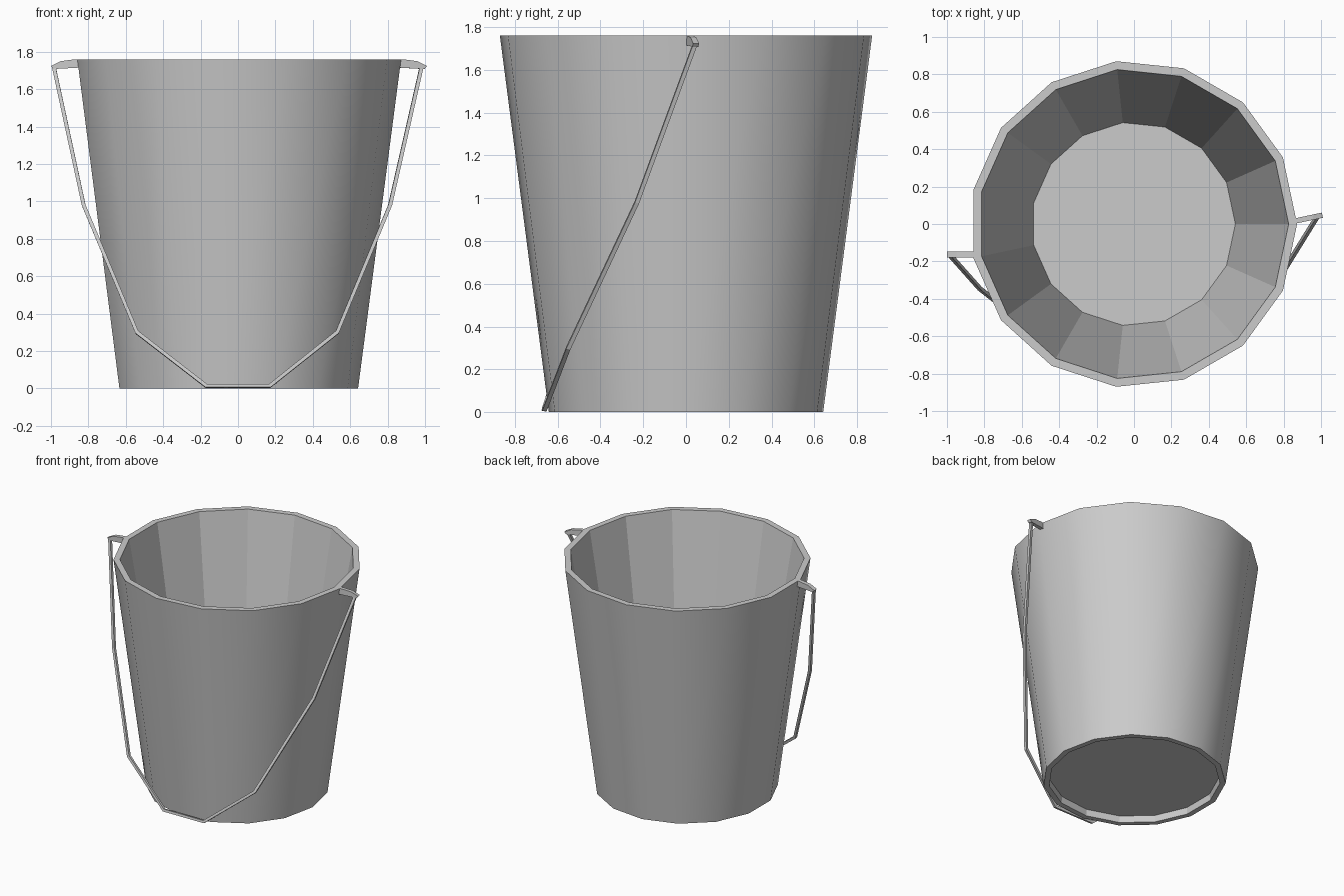
import bpy, bmesh
from math import cos, sin, pi, radians
from mathutils import Vector

if "Cube" in bpy.data.objects:
    bpy.data.objects.remove(bpy.data.objects["Cube"])

SIDES = 15
CX = -0.003


def make_object(name, bm):
    bmesh.ops.recalc_face_normals(bm, faces=bm.faces[:])
    mesh = bpy.data.meshes.new(name)
    bm.to_mesh(mesh)
    bm.free()
    ob = bpy.data.objects.new(name, mesh)
    bpy.context.collection.objects.link(ob)
    return ob


# Bucket shell: profile (radius, z) from underside recess to inner floor
profile = [(0.60, 0.05), (0.605, 0.0), (0.645, 0.0),
           (0.875, 1.76), (0.83, 1.76), (0.545, 0.10)]
bm = bmesh.new()
rings = [[bm.verts.new((CX + r * cos(2 * pi * i / SIDES), r * sin(2 * pi * i / SIDES), z))
          for i in range(SIDES)] for r, z in profile]
for k in range(len(rings) - 1):
    a, b = rings[k], rings[k + 1]
    for i in range(SIDES):
        j = (i + 1) % SIDES
        f = bm.faces.new((a[i], a[j], b[j], b[i]))
        f.smooth = (k == 2)          # only the outer wall is smooth
bm.faces.new(rings[0])
bm.faces.new(rings[-1])
make_object("bucket_body", bm)


# Lugs: small bent tabs standing off one wall facet
def lug(name, angle, t0, t1):
    n = Vector((cos(radians(angle)), sin(radians(angle)), 0))
    t = Vector((-n.y, n.x, 0))
    side = [(0.835, 1.716), (0.985, 1.708), (0.998, 1.724), (0.945, 1.75), (0.87, 1.76), (0.835, 1.76)]
    bm = bmesh.new()
    ends = [[bm.verts.new(n * d + t * s + Vector((CX, 0, z))) for d, z in side]
            for s in (t0, t1)]
    bm.faces.new(ends[0])
    bm.faces.new(ends[1])
    for i in range(len(side)):
        j = (i + 1) % len(side)
        bm.faces.new((ends[0][i], ends[0][j], ends[1][j], ends[1][i]))
    make_object(name, bm)


lug("right_lug", 12, -0.178, -0.15)
lug("left_lug", 180, 0.147, 0.178)

# Handle: thin four-sided wire hanging down the front
path = [(-0.985, -0.165, 1.722), (-0.825, -0.345, 0.98), (-0.54, -0.57, 0.30), (-0.17, -0.664, 0.014),
        (0.17, -0.66, 0.014), (0.53, -0.55, 0.30), (0.813, -0.23, 0.98), (0.982, 0.043, 1.722)]
curve = bpy.data.curves.new("handle", 'CURVE')
curve.dimensions = '3D'
curve.bevel_depth = 0.014
curve.bevel_resolution = 0
curve.use_fill_caps = True
spline = curve.splines.new('POLY')
spline.points.add(len(path) - 1)
for p, co in zip(spline.points, path):
    p.co = (*co, 1)
spline.use_smooth = False
bpy.context.collection.objects.link(bpy.data.objects.new("handle", curve))
